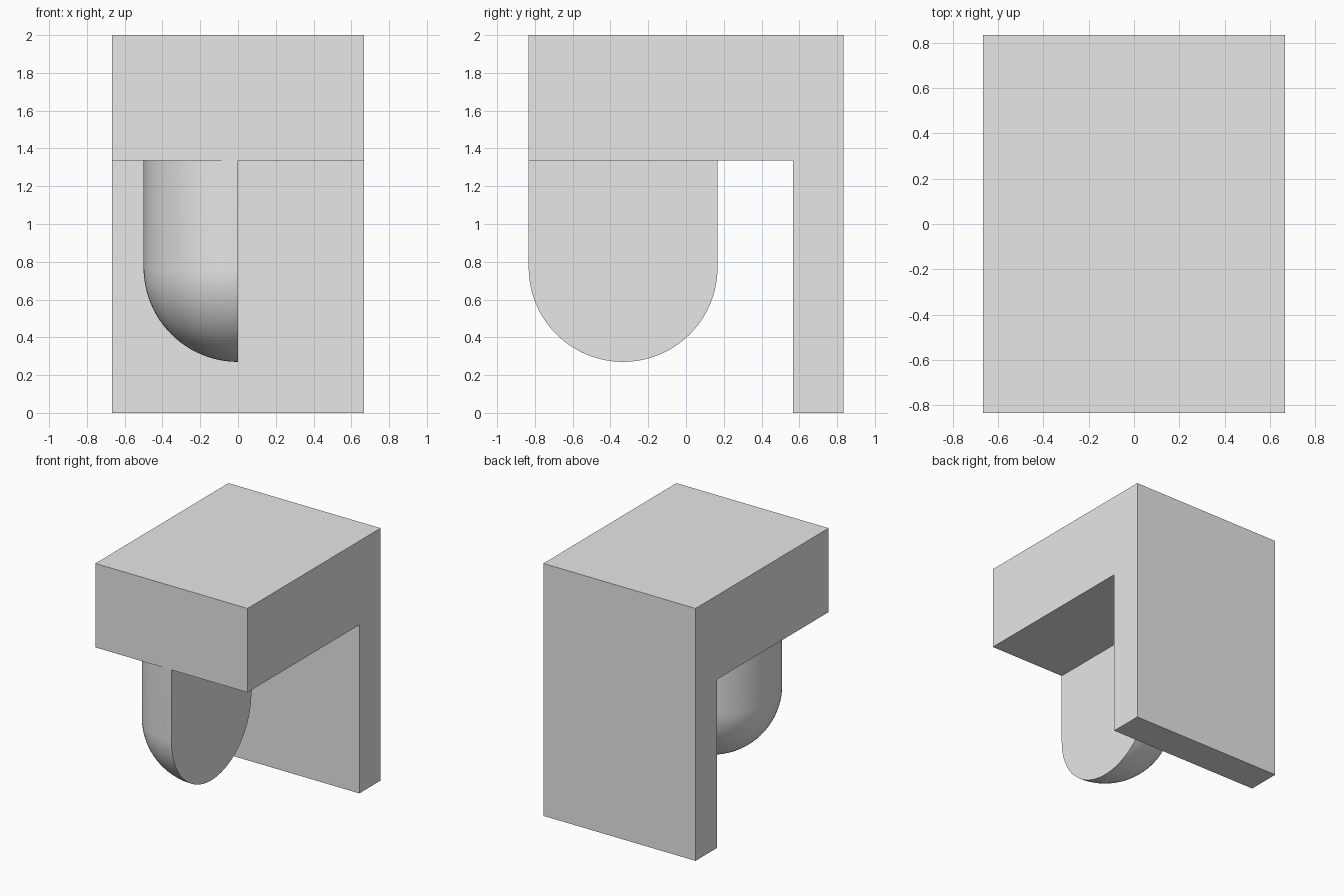
import bpy
import bmesh
import math
from mathutils import Matrix

cube = bpy.data.objects.get("Cube")
if cube:
    bpy.data.objects.remove(cube, do_unlink=True)

HALF_X, HALF_Y, TOP = 0.667, 0.833, 2.0
SLAB_Z = 1.335      # underside of the top block
PANEL_Y = 0.567     # front of the back panel
RADIUS = 0.5

grey = bpy.data.materials.new("light_grey")
grey.use_nodes = True
grey.diffuse_color = (0.8, 0.8, 0.8, 1)
grey.node_tree.nodes["Principled BSDF"].inputs["Base Color"].default_value = (0.8, 0.8, 0.8, 1)


def finish(name, bm):
    bmesh.ops.recalc_face_normals(bm, faces=bm.faces)
    mesh = bpy.data.meshes.new(name)
    bm.to_mesh(mesh)
    bm.free()
    mesh.materials.append(grey)
    obj = bpy.data.objects.new(name, mesh)
    bpy.context.collection.objects.link(obj)
    return obj


# Top block and back panel: one L-shaped side profile, extruded across x
profile = [(-HALF_Y, TOP), (-HALF_Y, SLAB_Z), (PANEL_Y, SLAB_Z),
           (PANEL_Y, 0), (HALF_Y, 0), (HALF_Y, TOP)]
bm = bmesh.new()
side = bm.faces.new([bm.verts.new((-HALF_X, y, z)) for y, z in profile])
ext = bmesh.ops.extrude_face_region(bm, geom=[side])
bmesh.ops.translate(bm, vec=(2 * HALF_X, 0, 0),
                    verts=[v for v in ext["geom"] if isinstance(v, bmesh.types.BMVert)])
finish("top_block_and_back_panel", bm)

# Hanging half post: round-ended rod profile spun half a turn on the -x side
CENTRE_Y, CENTRE_Z = -HALF_Y + RADIUS, 0.77
STEPS = 24
bm = bmesh.new()
angles = [i * math.pi / 2 / STEPS for i in range(STEPS + 1)]
points = [(RADIUS * math.sin(a), CENTRE_Z - RADIUS * math.cos(a)) for a in angles]
points.append((RADIUS, SLAB_Z))
verts = [bm.verts.new((0, r, z)) for r, z in points]
edges = [bm.edges.new(pair) for pair in zip(verts, verts[1:])]
bmesh.ops.spin(bm, geom=verts + edges, cent=(0, 0, 0), axis=(0, 0, 1),
               angle=math.pi, steps=2 * STEPS)
bmesh.ops.remove_doubles(bm, verts=bm.verts, dist=0.0001)

# Close the flat cut side and the top
bmesh.ops.holes_fill(bm, edges=[e for e in bm.edges if e.is_boundary
                                and all(abs(v.co.x) < 0.001 for v in e.verts)], sides=0)
rim = [e for e in bm.edges if e.is_boundary]
start, end = [v for v in bm.verts if abs(v.co.x) < 0.001 and v.co.z > SLAB_Z - 0.001]
cut = bm.edges.get((start, end)) or bm.edges.new((start, end))
flat = [e for e in bm.edges if e.is_boundary and all(abs(v.co.x) < 0.001 for v in e.verts)]
bmesh.ops.contextual_create(bm, geom=list({cut, *flat}))
bmesh.ops.contextual_create(bm, geom=list({cut, *[e for e in rim if all(
    v.co.z > SLAB_Z - 0.001 for v in e.verts)]}))
bmesh.ops.transform(bm, matrix=Matrix.Translation((0, CENTRE_Y, 0)), verts=bm.verts)
post = finish("hanging_half_post", bm)

bpy.ops.object.select_all(action="DESELECT")
post.select_set(True)
bpy.context.view_layer.objects.active = post
bpy.ops.object.shade_smooth_by_angle(angle=math.radians(30))
